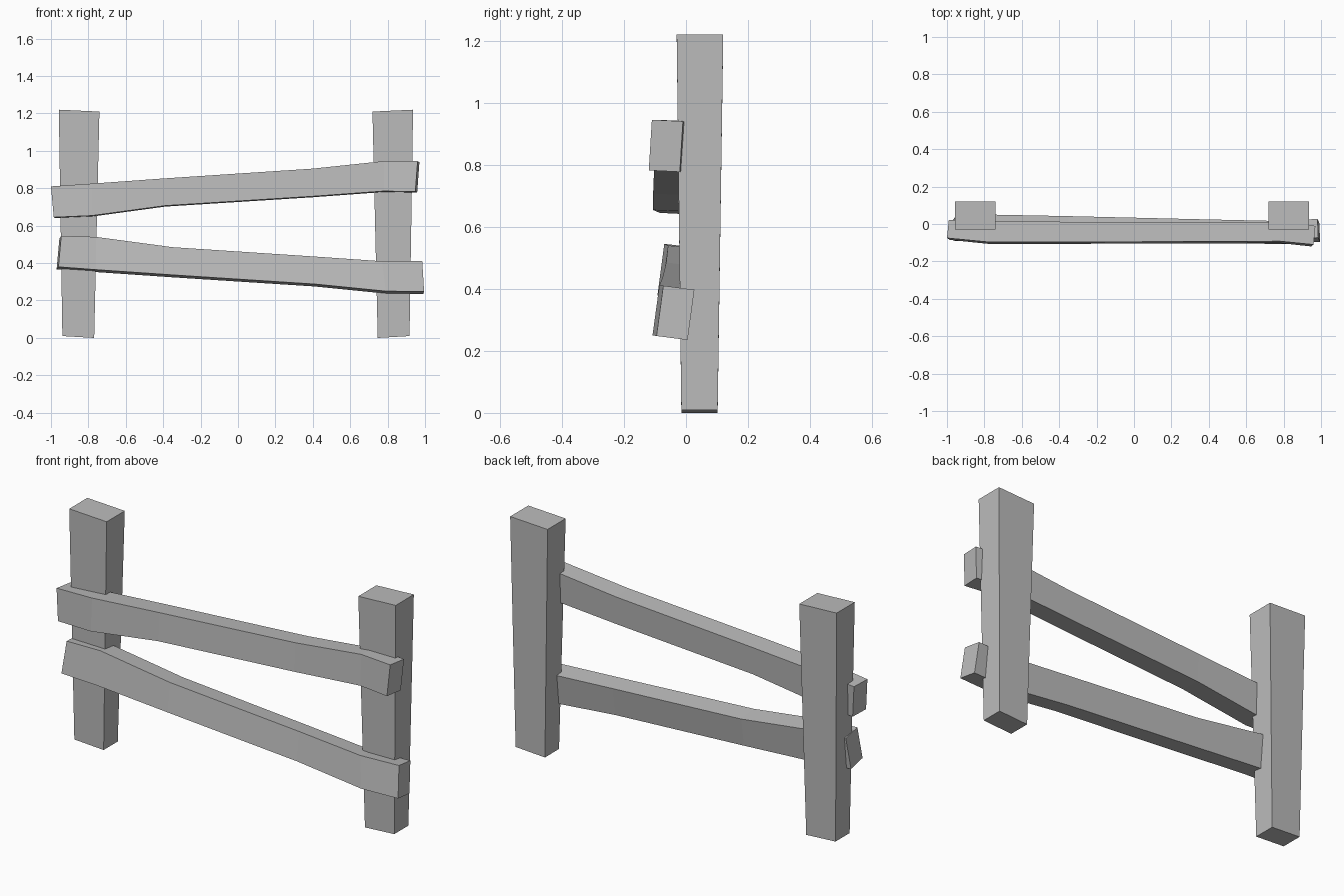
import bpy
import bmesh

cube = bpy.data.objects.get("Cube")
if cube:
    bpy.data.objects.remove(cube, do_unlink=True)

wood = bpy.data.materials.new("plain grey wood")
wood.use_nodes = True
GREY = (0.5, 0.5, 0.5, 1)
wood.diffuse_color = GREY
wood.node_tree.nodes["Principled BSDF"].inputs["Base Color"].default_value = GREY


def loft(name, sections):
    """Skin a list of four-cornered sections and cap both ends."""
    bm = bmesh.new()
    rings = [[bm.verts.new(p) for p in ring] for ring in sections]
    for a, b in zip(rings, rings[1:]):
        for i in range(4):
            j = (i + 1) % 4
            bm.faces.new((a[i], a[j], b[j], b[i]))
    bm.faces.new(rings[0])
    bm.faces.new(rings[-1])
    bmesh.ops.recalc_face_normals(bm, faces=bm.faces)
    mesh = bpy.data.meshes.new(name)
    bm.to_mesh(mesh)
    bm.free()
    mesh.materials.append(wood)
    obj = bpy.data.objects.new(name, mesh)
    bpy.context.collection.objects.link(obj)


def post(name, side):
    """Post that widens upward; its ends slope down slightly."""
    def ring(outer, inner, front, back, z_outer, z_inner):
        xo, xi = side * outer - 0.011, side * inner - 0.011
        return [(xo, front, z_outer), (xi, front, z_inner),
                (xi, back, z_inner), (xo, back, z_outer)]
    loft(name, [ring(0.928, 0.758, -0.015, 0.102, 0.01, 0.0),
                ring(0.947, 0.73, -0.03, 0.12, 1.22, 1.21)])


def rail(name, stations, lean, roll):
    """Rail from (top x, bottom x, top z, bottom z, front y, back y, back x shift)."""
    rings = []
    for xt, xb, zt, zb, front, back, dx in stations:
        rings.append([(xt, front, zt), (xb, front - lean, zb),
                      (xb + dx, back - lean, zb - roll), (xt + dx, back, zt - roll)])
    loft(name, rings)


# Posts
post("right_post", -1)
post("left_post", 1)

# Rails
rail("upper_rail", [
    (-1.0, -0.985, 0.81, 0.645, -0.075, 0.022, 0.01),
    (-0.78, -0.78, 0.825, 0.654, -0.096, 0.014, 0),
    (-0.39, -0.39, 0.853, 0.707, -0.096, 0.012, 0),
    (0.40, 0.40, 0.905, 0.757, -0.094, 0.01, 0),
    (0.78, 0.78, 0.945, 0.785, -0.092, 0.008, 0),
    (0.96, 0.948, 0.945, 0.782, -0.11, -0.01, 0.01)], 0.01, 0.005)
rail("lower_rail", [
    (-0.945, -0.96, 0.545, 0.38, -0.07, 0.04, -0.01),
    (-0.76, -0.76, 0.54, 0.365, -0.058, 0.05, 0),
    (-0.35, -0.35, 0.485, 0.337, -0.064, 0.042, 0),
    (0.41, 0.41, 0.435, 0.288, -0.076, 0.024, 0),
    (0.77, 0.79, 0.41, 0.25, -0.086, 0.016, 0),
    (0.985, 0.995, 0.41, 0.248, -0.073, 0.027, -0.004)], 0.022, 0.013)
